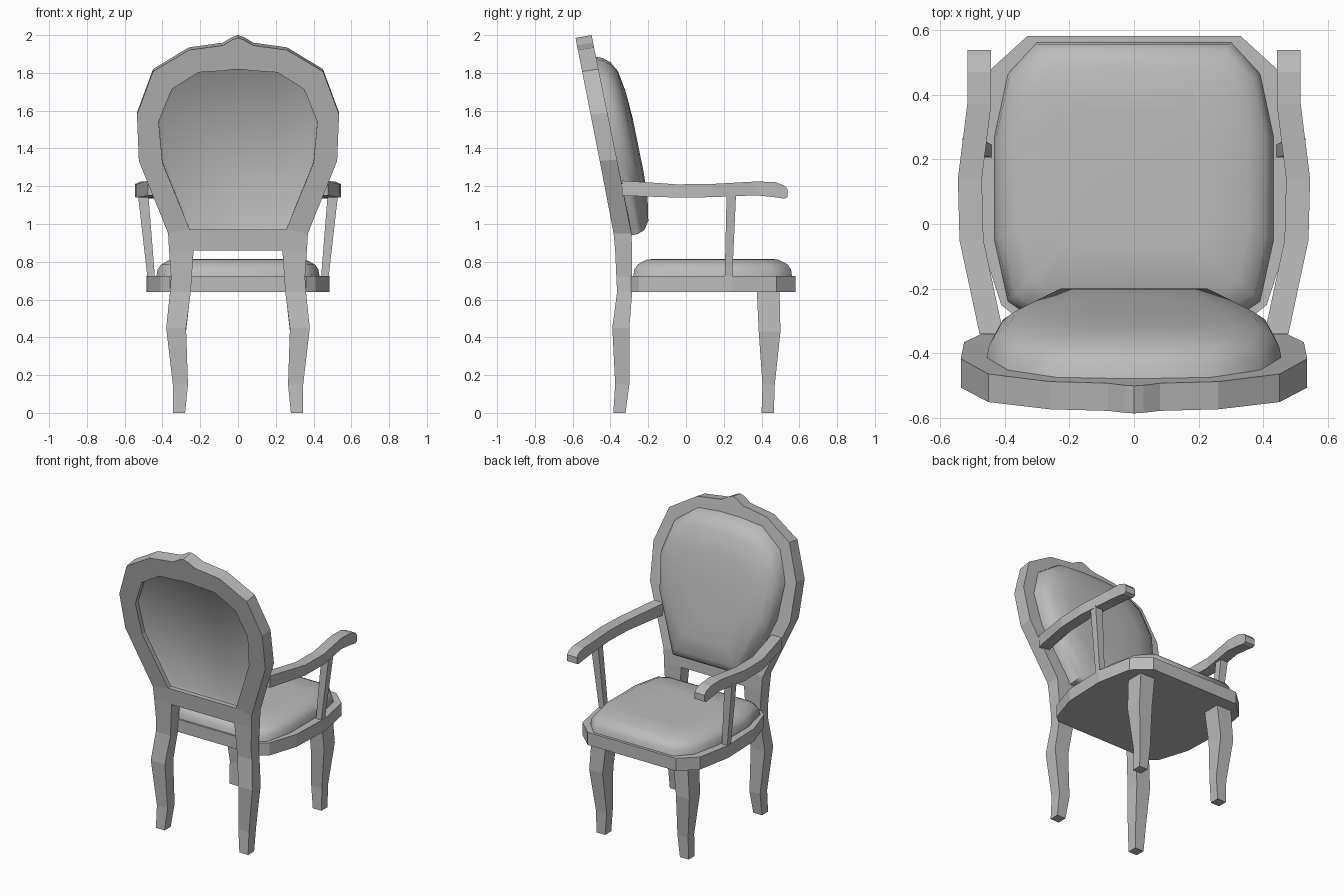
import bpy, bmesh

cube = bpy.data.objects.get("Cube")
if cube:
    bpy.data.objects.remove(cube)

grey = bpy.data.materials.new("plain_grey")
grey.use_nodes = True
grey.diffuse_color = (0.5, 0.5, 0.5, 1)
grey.node_tree.nodes["Principled BSDF"].inputs["Base Color"].default_value = (0.5, 0.5, 0.5, 1)


def finish(name, bm, smooth=False):
    bmesh.ops.remove_doubles(bm, verts=bm.verts, dist=0.0005)
    bmesh.ops.recalc_face_normals(bm, faces=bm.faces)
    mesh = bpy.data.meshes.new(name)
    bm.to_mesh(mesh)
    bm.free()
    mesh.materials.append(grey)
    obj = bpy.data.objects.new(name, mesh)
    bpy.context.collection.objects.link(obj)
    if smooth:
        bpy.ops.object.select_all(action='DESELECT')
        obj.select_set(True)
        bpy.context.view_layer.objects.active = obj
        bpy.ops.object.shade_smooth_by_angle(angle=1.0)
    return obj


def loft(name, rings, smooth=False):
    """Skin a list of equal rings and cap both ends."""
    bm = bmesh.new()
    rows = [[bm.verts.new(p) for p in ring] for ring in rings]
    n = len(rows[0])
    for a, b in zip(rows, rows[1:]):
        for i in range(n):
            j = (i + 1) % n
            bm.faces.new((a[i], a[j], b[j], b[i]))
    bm.faces.new(rows[0])
    bm.faces.new(rows[-1])
    return finish(name, bm, smooth)


def both_sides(half):
    return half + [(-x, v) for x, v in reversed(half)]


def depth(z):
    """Rear and front y of the back frame at height z."""
    for a, b in zip(DEPTH, DEPTH[1:]):
        if z <= b[0]:
            t = (z - a[0]) / (b[0] - a[0])
            return [a[k] + t * (b[k] - a[k]) for k in (1, 2)]
    return DEPTH[-1][1:]


DEPTH = [(0, -.385, -.32), (.15, -.375, -.30), (.45, -.39, -.30), (.64, -.365, -.285),
         (.86, -.375, -.285), (.97, -.385, -.29), (2.0, -.585, -.50)]

# Back frame and rear legs: one strip of outer and inner points, mirrored
strip = [((0, 2.0), (0, 1.83)), ((.03, 1.99), (.03, 1.83)), ((.08, 1.96), (.07, 1.825)),
         ((.26, 1.935), (.21, 1.815)), ((.45, 1.82), (.35, 1.725)), ((.535, 1.59), (.42, 1.55)),
         ((.525, 1.34), (.40, 1.33)), ((.37, .95), (.255, .97)), ((.365, .86), (.235, .86)),
         ((.355, .72), (.245, .72)), ((.36, .64), (.25, .64)), ((.38, .45), (.275, .45)),
         ((.345, .15), (.265, .15)), ((.345, 0), (.28, 0))]
quads = [(a[0], b[0], b[1], a[1]) for a, b in zip(strip, strip[1:])]
quads.append(((.255, .97), (.235, .86), (0, .86), (0, .97)))


def frame_point(x, z, side):
    drop = .015 * min(1, max(0, z - .97)) if side == 0 else 0
    return (x, depth(z)[side], z - drop)


bm = bmesh.new()
edges = {}
for s in (1, -1):
    for q in quads:
        pts = [(s * x, z) for x, z in q]
        for side in (0, 1):
            bm.faces.new([bm.verts.new(frame_point(x, z, side)) for x, z in pts])
        for e in zip(pts, pts[1:] + pts[:1]):
            edges.setdefault(frozenset((x + 0.0, z) for x, z in e), []).append(e)
for (a, b), *shared in edges.values():
    if not shared:
        bm.faces.new([bm.verts.new(frame_point(*p, side))
                      for p, side in ((a, 0), (b, 0), (b, 1), (a, 1))])
finish("back_frame_and_rear_legs", bm)

# Back cushion with its recessed rear panel
hole = both_sides([p[1] for p in strip[2:8]])
pad = both_sides([(.08, 1.885), (.24, 1.87), (.39, 1.76), (.455, 1.57), (.43, 1.33), (.27, .94)])


def pad_ring(outline, scale, rise):
    ring = []
    for x, z in outline:
        z = 1.42 + (z - 1.42) * scale
        ring.append((x * scale, depth(z)[1] + rise, z))
    return ring


loft("back_cushion", [pad_ring(hole, .965, -.05), pad_ring(hole, 1.01, -.065),
                      pad_ring(hole, 1.01, -.01), pad_ring(pad, 1, 0)]
     + [pad_ring(pad, s, d) for s, d in ((.985, .035), (.94, .07), (.84, .1), (.6, .12), (.3, .128))],
     True)

# Seat frame
seat = both_sides([(.33, .58), (.44, .48), (.485, .24), (.475, -.05), (.41, -.25), (.36, -.29)])
loft("seat_frame", [[(x, y, z) for x, y in seat] for z in (.64, .725)])

# Seat cushion
cushion = both_sides([(.30, .562), (.39, .465), (.432, .27), (.432, -.05), (.39, -.24), (.33, -.28)])
loft("seat_cushion", [[(x * s, .14 + (y - .14) * s, z) for x, y in cushion]
                      for s, z in ((1, .72), (.985, .76), (.94, .787), (.82, .813), (.5, .816))], True)

# Arms, arm supports and front legs
arm = [(-.34, .44, 1.15, 1.23), (-.05, .502, 1.14, 1.21), (.14, .507, 1.142, 1.212),
       (.37, .478, 1.152, 1.225), (.47, .478, 1.142, 1.222), (.52, .478, 1.134, 1.205),
       (.537, .478, 1.142, 1.185)]
support = [(.72, .44, .48, .205, .245), (1.16, .475, .53, .215, .265)]
leg = [(0, .28, .345, .40, .465), (.15, .265, .345, .405, .47), (.43, .275, .375, .385, .50),
       (.65, .25, .36, .375, .495)]


def post(rows, s):
    return [[(s * a, c, z), (s * b, c, z), (s * b, d, z), (s * a, d, z)] for z, a, b, c, d in rows]


for s, side in ((1, "left"), (-1, "right")):
    loft(side + "_arm", [[(s * (x - .037), y, lo), (s * (x + .037), y, lo),
                          (s * (x + .037), y, hi), (s * (x - .037), y, hi)] for y, x, lo, hi in arm])
    loft(side + "_arm_support", post(support, s))
    loft(side + "_front_leg", post(leg, s))
